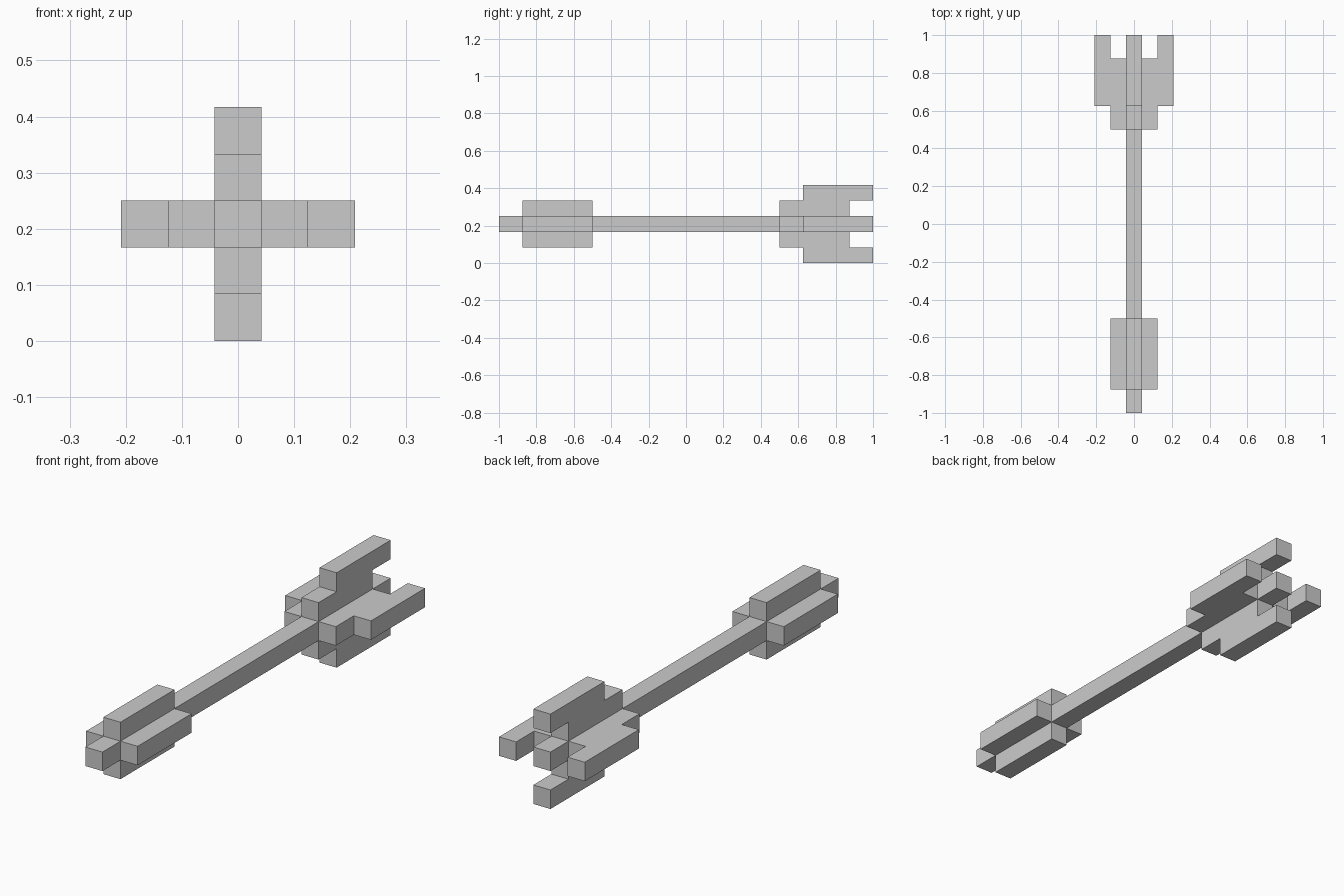
import bpy, bmesh, math

if "Cube" in bpy.data.objects:
    bpy.data.objects.remove(bpy.data.objects["Cube"])

U = 1 / 24           # half the thickness of every bar
AXIS_Z = 5 * U       # height of the shaft's centre line


def plate_mesh(name, profile):
    """Flat plate of thickness 2U from an (x, y) outline."""
    bm = bmesh.new()
    face = bm.faces.new([bm.verts.new((x, y, -U)) for x, y in profile])
    top = bmesh.ops.extrude_face_region(bm, geom=[face])
    verts = [v for v in top["geom"] if isinstance(v, bmesh.types.BMVert)]
    bmesh.ops.translate(bm, verts=verts, vec=(0, 0, 2 * U))
    bmesh.ops.recalc_face_normals(bm, faces=bm.faces)
    mesh = bpy.data.meshes.new(name)
    bm.to_mesh(mesh)
    bm.free()
    return mesh


def place(name, mesh, turn=0.0):
    ob = bpy.data.objects.new(name, mesh)
    ob.location.z = AXIS_Z
    ob.rotation_euler.y = turn
    bpy.context.collection.objects.link(ob)


# Shaft, running the full length
place("shaft", plate_mesh("shaft", [(-U, -1), (U, -1), (U, 1), (-U, 1)]))

# Head blade and stepped, notched tail fin outlines
blade = plate_mesh("head_blade", [(U, -0.875), (3 * U, -0.875), (3 * U, -0.5), (U, -0.5)])
fin = plate_mesh("tail_fin", [(U, 0.5), (3 * U, 0.5), (3 * U, 0.625), (5 * U, 0.625),
                              (5 * U, 1), (3 * U, 1), (3 * U, 0.875), (U, 0.875)])

# Four of each around the shaft
for i, side in enumerate(("right", "bottom", "left", "top")):
    place(f"head_blade_{side}", blade, i * math.pi / 2)
    place(f"tail_fin_{side}", fin, i * math.pi / 2)
